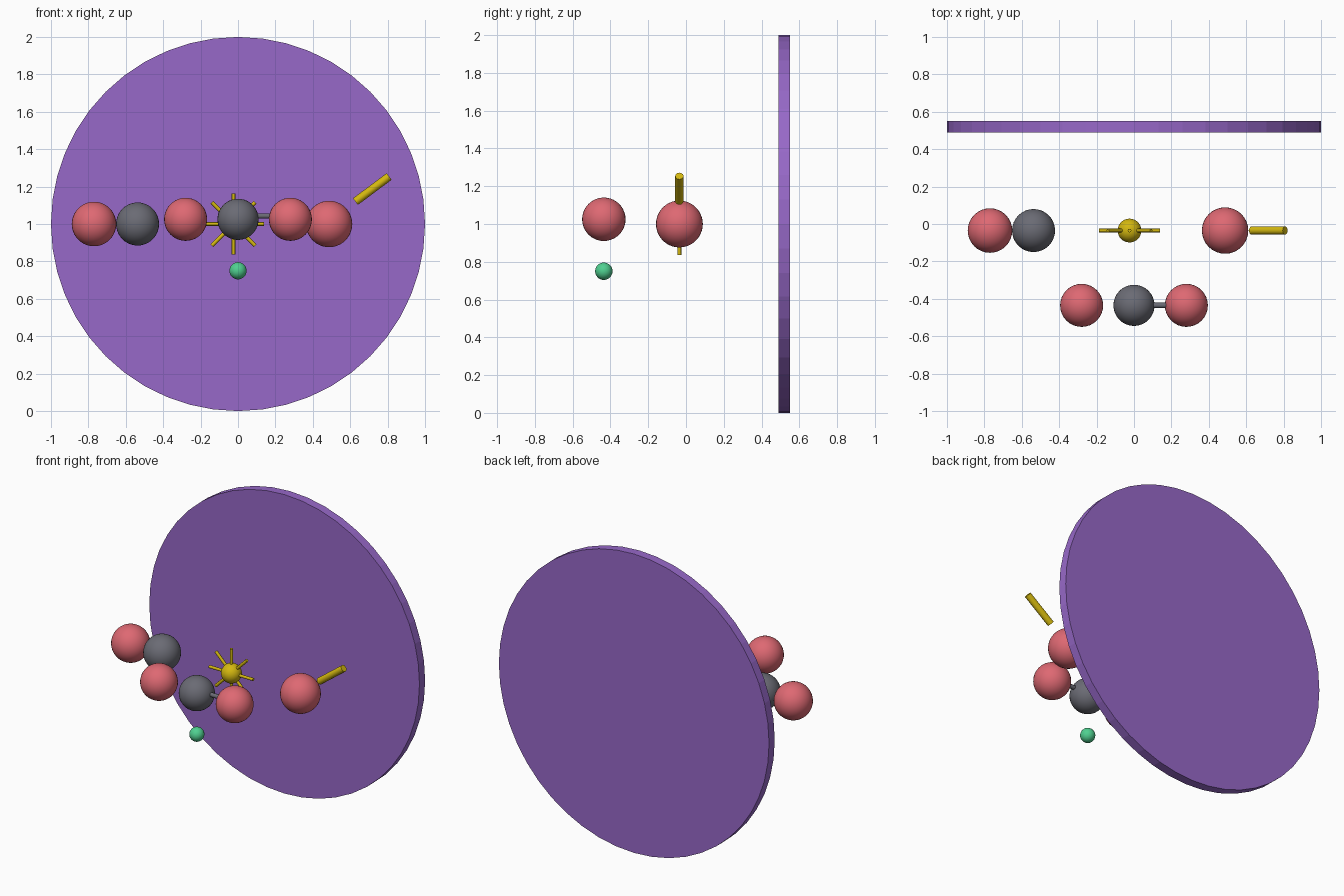
import bpy
import math
from mathutils import Vector

cube = bpy.data.objects.get("Cube")
if cube:
    bpy.data.objects.remove(cube, do_unlink=True)


def material(name, rgb):
    mat = bpy.data.materials.new(name)
    mat.use_nodes = True
    colour = (*rgb, 1.0)
    mat.diffuse_color = colour
    mat.node_tree.nodes["Principled BSDF"].inputs["Base Color"].default_value = colour
    return mat


PURPLE = material("purple", (0.31, 0.14, 0.58))
RED = material("coral red", (0.73, 0.14, 0.17))
GREY = material("slate grey", (0.145, 0.147, 0.175))
YELLOW = material("gold yellow", (0.66, 0.48, 0.005))
GREEN = material("mint green", (0.08, 0.63, 0.28))


def finish(name, mat):
    obj = bpy.context.object
    obj.name = name
    obj.data.materials.append(mat)
    return obj


def ball(name, centre, radius, mat):
    bpy.ops.mesh.primitive_uv_sphere_add(segments=32, ring_count=20,
                                         radius=radius, location=centre)
    bpy.ops.object.shade_smooth()
    return finish(name, mat)


def rod(name, start, end, radius, mat, sides=12, smooth=True):
    a, b = Vector(start), Vector(end)
    bpy.ops.mesh.primitive_cylinder_add(vertices=sides, radius=radius,
                                        depth=(b - a).length, location=(a + b) / 2)
    obj = finish(name, mat)
    obj.rotation_euler = (b - a).to_track_quat('Z', 'Y').to_euler()
    if smooth:
        bpy.ops.object.shade_smooth_by_angle(angle=math.radians(50))
    return obj


BACK_Y = -0.035   # plane of the sun and the outer balls
FRONT_Y = -0.435  # plane of the linked row

# Large upright backing disc
rod("backing_disc", (0, 0.49, 1), (0, 0.55, 1), 1.0, PURPLE, sides=48, smooth=False)

# Row of three balls in front, with one link
ball("front_centre_ball", (0, FRONT_Y, 1.025), 0.11, GREY)
for side, label in ((-1, "right"), (1, "left")):
    ball("front_" + label + "_ball", (side * 0.28, FRONT_Y, 1.025), 0.115, RED)
rod("front_link", (0.02, FRONT_Y, 1.043), (0.26, FRONT_Y, 1.043), 0.014, GREY)

# Small ball hanging below the row
ball("small_ball", (0, FRONT_Y, 0.75), 0.046, GREEN)

# Pair of touching balls on the right and single ball on the left
ball("pair_outer_ball", (-0.77, BACK_Y, 1.0), 0.119, RED)
ball("pair_inner_ball", (-0.537, BACK_Y, 1.0), 0.115, GREY)
ball("single_ball", (0.487, BACK_Y, 1.0), 0.124, RED)

# Slanted rod beside the single ball
rod("slanted_rod", (0.628, BACK_Y, 1.12), (0.808, BACK_Y, 1.254), 0.022, YELLOW)

# Sun with eight rays
sun = Vector((-0.024, BACK_Y, 1.0))
ball("sun_core", sun, 0.0635, YELLOW)
for i in range(8):
    angle = i * math.pi / 4
    direction = Vector((math.cos(angle), 0, math.sin(angle)))
    rod("sun_ray_%d" % (i + 1), sun + direction * 0.04, sun + direction * 0.163,
        0.01, YELLOW, sides=8)
